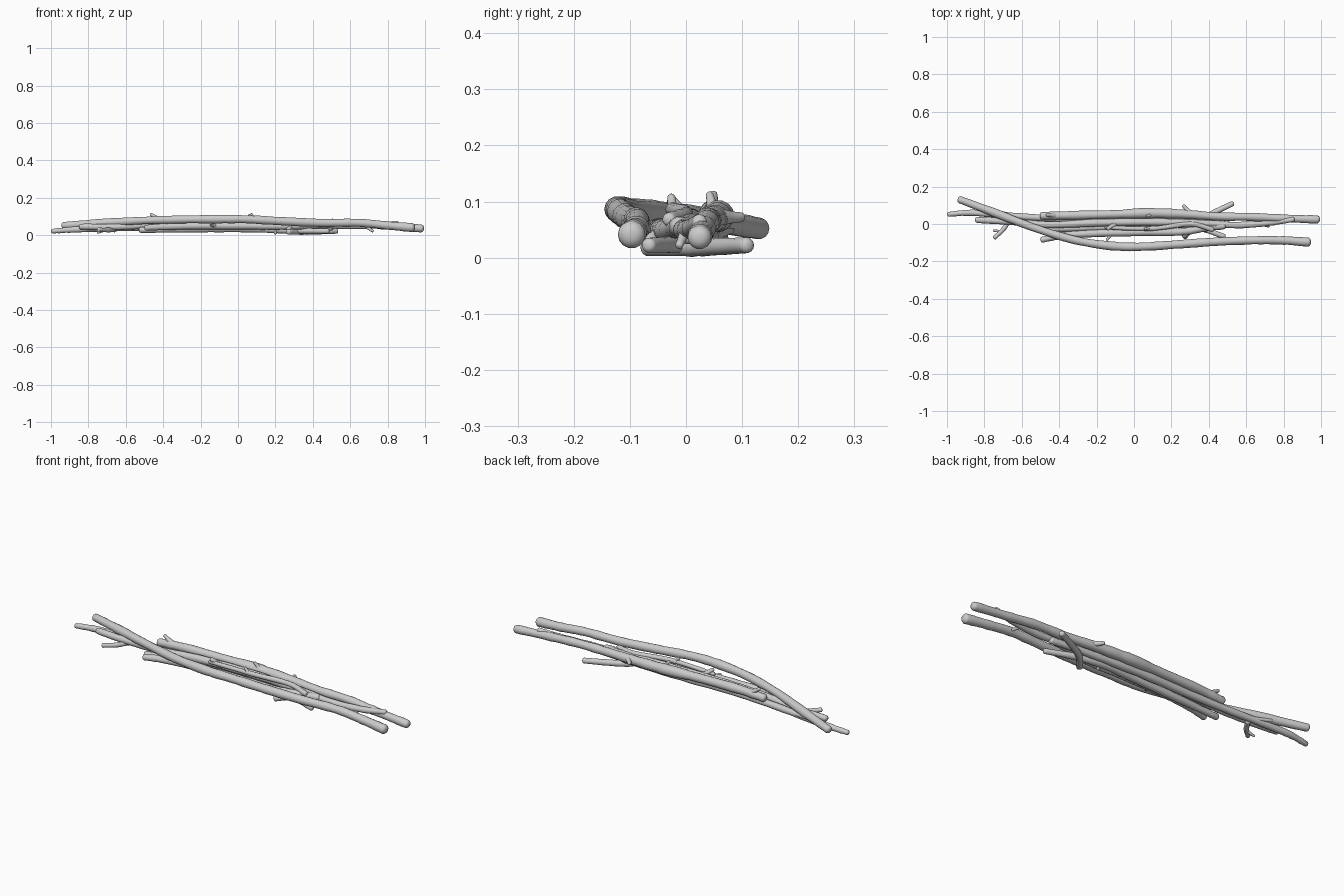
import bpy, bmesh, math, random
from mathutils import Vector

random.seed(4)
SIDES = 14


def spline(pts, steps):
    # Catmull-Rom through (x, y, z, radius) points
    p = [Vector(q) for q in pts]
    p = [2 * p[0] - p[1]] + p + [2 * p[-1] - p[-2]]
    out = []
    for i in range(1, len(p) - 2):
        a, b, c, d = p[i - 1:i + 3]
        for k in range(steps):
            t = k / steps
            out.append(0.5 * (2 * b + (c - a) * t + (2 * a - 5 * b + 4 * c - d) * t * t
                              + (3 * b - a - 3 * c + d) * t ** 3))
    return out + [p[-2]]


def sweep(bm, pts, steps=6, bump=0.06):
    s = spline(pts, steps)
    pos = [q.to_3d() for q in s]
    n = len(s)
    rings = []
    for i in range(n):
        tan = (pos[min(i + 1, n - 1)] - pos[max(i - 1, 0)]).normalized()
        up = Vector((0, 0, 1)) if abs(tan.z) < 0.8 else Vector((1, 0, 0))
        u = tan.cross(up).normalized()
        v = u.cross(tan)
        r = s[i][3] * (1 + random.uniform(-bump, bump))
        layers = [(0, 1)]
        if i == 0:
            layers = [(-0.65, 0.35), (-0.5, 0.72), (-0.2, 0.95), (0, 1)]
        elif i == n - 1:
            layers = [(0, 1), (0.2, 0.95), (0.5, 0.72), (0.65, 0.35)]
        for off, sc in layers:
            c = pos[i] + tan * off * r
            rings.append([bm.verts.new(c + (u * math.cos(a) + v * math.sin(a)) * r * sc)
                          for a in (2 * math.pi * k / SIDES for k in range(SIDES))])
    for a, b in zip(rings, rings[1:]):
        for k in range(SIDES):
            j = (k + 1) % SIDES
            bm.faces.new((a[k], a[j], b[j], b[k]))
    bm.faces.new(rings[0][::-1])
    bm.faces.new(rings[-1])


def stick(name, pts, stubs=()):
    bm = bmesh.new()
    sweep(bm, pts)
    # broken side branches: base, tip, base radius, tip radius
    for b, t, r0, r1 in stubs:
        b, t = Vector(b), Vector(t)
        m = b.lerp(t, 0.5)
        sweep(bm, [(*b, r0), (*m, (r0 + r1) * 0.45), (*t, r1)], 3, 0.03)
    bmesh.ops.recalc_face_normals(bm, faces=bm.faces)
    me = bpy.data.meshes.new(name)
    bm.to_mesh(me)
    bm.free()
    me.shade_smooth()
    ob = bpy.data.objects.new(name, me)
    bpy.context.collection.objects.link(ob)


# long curved branch along the front
stick("front_branch", [
    (-0.93, 0.130, 0.052, 0.020), (-0.75, 0.062, 0.064, 0.022), (-0.52, -0.025, 0.078, 0.021),
    (-0.30, -0.090, 0.084, 0.021), (-0.10, -0.119, 0.086, 0.023), (0.05, -0.121, 0.085, 0.022),
    (0.25, -0.108, 0.074, 0.022), (0.45, -0.094, 0.066, 0.022), (0.65, -0.087, 0.066, 0.022),
    (0.80, -0.088, 0.052, 0.022), (0.93, -0.097, 0.041, 0.025)])

# long branch along the back
stick("back_branch", [
    (-0.49, 0.044, 0.070, 0.020), (-0.35, 0.046, 0.078, 0.023), (-0.10, 0.052, 0.078, 0.023),
    (0.09, 0.058, 0.074, 0.027), (0.28, 0.052, 0.070, 0.023), (0.45, 0.040, 0.066, 0.022),
    (0.62, 0.038, 0.064, 0.022), (0.80, 0.030, 0.050, 0.021), (0.98, 0.024, 0.036, 0.022)],
    [((-0.42, 0.046, 0.080), (-0.465, 0.048, 0.112), 0.018, 0.008),
     ((0.10, 0.050, 0.078), (0.07, 0.042, 0.112), 0.014, 0.007),
     ((0.30, 0.055, 0.072), (0.265, 0.098, 0.072), 0.017, 0.009)])

# branch reaching out to the far left
stick("left_branch", [
    (-0.99, 0.052, 0.022, 0.013), (-0.88, 0.060, 0.030, 0.016), (-0.72, 0.050, 0.036, 0.017),
    (-0.55, 0.036, 0.040, 0.017), (-0.30, 0.026, 0.046, 0.019), (0.0, 0.030, 0.046, 0.020),
    (0.3, 0.020, 0.042, 0.018), (0.50, 0.004, 0.040, 0.016)],
    [((-0.66, 0.046, 0.037), (-0.76, 0.078, 0.050), 0.012, 0.008)])

# middle branch running under the others to the right
stick("middle_branch", [
    (-0.84, 0.022, 0.046, 0.016), (-0.66, 0.012, 0.044, 0.017), (-0.45, -0.004, 0.056, 0.018),
    (-0.20, 0.006, 0.066, 0.020), (0.10, 0.010, 0.066, 0.020), (0.35, 0.004, 0.060, 0.018),
    (0.55, -0.006, 0.050, 0.017), (0.72, 0.006, 0.052, 0.016), (0.85, 0.024, 0.064, 0.013)],
    [((-0.10, 0.0, 0.070), (-0.14, -0.025, 0.100), 0.016, 0.010),
     ((0.68, 0.0, 0.050), (0.72, -0.012, 0.022), 0.012, 0.007)])

# short branch lying low in front
stick("short_branch", [
    (-0.49, -0.084, 0.040, 0.016), (-0.38, -0.062, 0.046, 0.018), (-0.20, -0.050, 0.050, 0.019),
    (0.05, -0.044, 0.050, 0.020), (0.25, -0.042, 0.048, 0.020), (0.38, -0.022, 0.052, 0.018),
    (0.48, -0.010, 0.056, 0.018)],
    [((0.28, -0.04, 0.045), (0.27, -0.064, 0.030), 0.018, 0.012),
     ((-0.12, -0.05, 0.05), (-0.145, -0.085, 0.055), 0.014, 0.006)])

# lower filler branch
stick("lower_branch", [
    (-0.52, -0.030, 0.028, 0.015), (-0.30, -0.022, 0.032, 0.018), (0.0, -0.012, 0.034, 0.018),
    (0.20, 0.000, 0.028, 0.017), (0.35, -0.022, 0.024, 0.016), (0.48, -0.066, 0.022, 0.013)],
    [((0.20, 0.0, 0.028), (0.20, -0.02, 0.010), 0.012, 0.007)])

# crossing twigs near the ground
stick("left_twig", [(-0.745, -0.072, 0.030, 0.011), (-0.70, -0.030, 0.028, 0.012),
                    (-0.66, 0.030, 0.028, 0.012)],
      [((-0.71, -0.04, 0.028), (-0.75, -0.035, 0.014), 0.009, 0.006)])
stick("right_twig", [(0.27, -0.068, 0.018, 0.016), (0.34, 0.010, 0.018, 0.016),
                     (0.43, 0.062, 0.020, 0.015), (0.525, 0.108, 0.022, 0.014)])
# thin twig resting on top of the bundle
stick("top_twig", [(-0.15, -0.020, 0.082, 0.010), (0.10, -0.024, 0.086, 0.012),
                   (0.30, 0.000, 0.078, 0.013), (0.42, -0.030, 0.068, 0.013)],
      [((0.08, -0.024, 0.086), (0.06, -0.026, 0.108), 0.011, 0.007)])
